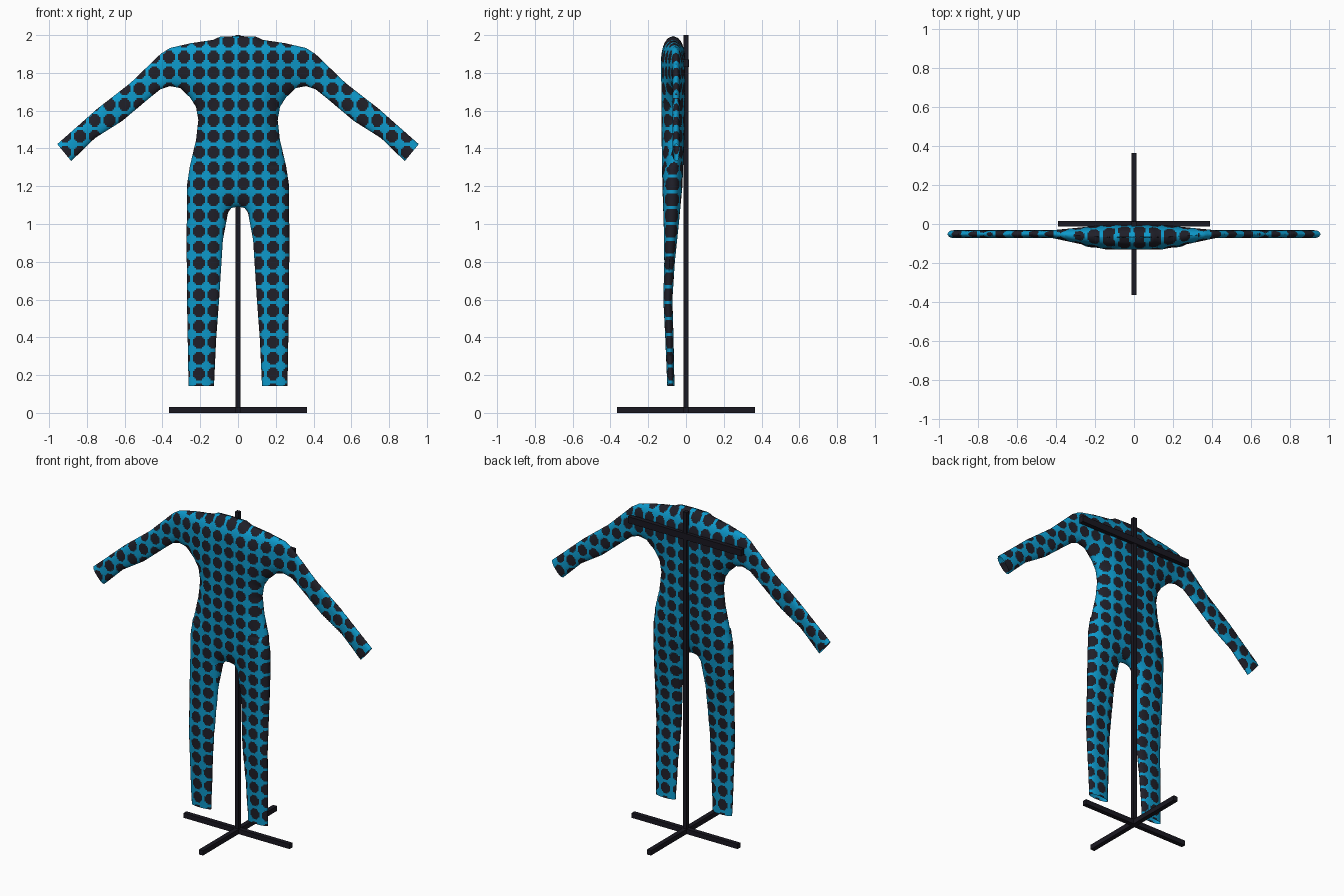
import bpy, bmesh, math
from mathutils import Vector

if "Cube" in bpy.data.objects:
    bpy.data.objects.remove(bpy.data.objects["Cube"])


def material(name, rgb):
    m = bpy.data.materials.new(name)
    m.diffuse_color = (*rgb, 1)
    m.use_nodes = True
    m.node_tree.nodes["Principled BSDF"].inputs["Base Color"].default_value = m.diffuse_color
    return m


BLUE = material("suit blue", (0.004, 0.32, 0.60))
DOT = material("dot charcoal", (0.014, 0.014, 0.022))
STAND = material("stand black", (0.010, 0.009, 0.015))

# Half outline of the suit (x, z): neck, shoulder, sleeve, waist, leg, crotch
HALF = [(0, 1.995), (.095, 1.992), (.13, 1.975), (.25, 1.957), (.36, 1.932), (.41, 1.90),
        (.57, 1.746), (.745, 1.61), (.835, 1.53), (.957, 1.423),
        (.883, 1.333), (.757, 1.455), (.614, 1.545), (.465, 1.67), (.41, 1.714),
        (.36, 1.73), (.307, 1.72), (.254, 1.67), (.222, 1.62), (.21, 1.55), (.222, 1.445),
        (.254, 1.31), (.27, 1.206), (.272, .9), (.27, .6), (.262, .143),
        (.127, .143), (.116, .386), (.10, .6), (.08, .915), (.053, 1.06), (.035, 1.085), (0, 1.092)]
OPEN = {9, 25}                                # cuff and ankle edges stay open
SEGS = [(HALF[i], HALF[i + 1]) for i in range(len(HALF) - 1) if i not in OPEN]

# By height: z, middle y, half depth, rounding width
BODY = [(.14, -.080, .019, .065), (.4, -.088, .022, .06), (.6, -.096, .024, .06),
        (.8, -.087, .028, .07), (1.0, -.078, .040, .08), (1.2, -.072, .053, .12),
        (1.45, -.069, .060, .14), (1.9, -.068, .064, .13), (2.0, -.068, .064, .12)]
ARM = (-.052, .020, .05)

PX, PZ = .0787, .0839                         # dot spacing
X0, Z0 = -.050, .206                          # one dot centre
N = 10                                        # cells per dot spacing


def border_distance(x, z):
    best = 9.0
    for (ax, az), (bx, bz) in SEGS:
        dx, dz = bx - ax, bz - az
        t = ((x - ax) * dx + (z - az) * dz) / (dx * dx + dz * dz)
        t = min(1, max(0, t))
        best = min(best, (x - ax - t * dx) ** 2 + (z - az - t * dz) ** 2)
    return math.sqrt(best)


def depth(x, z):
    """Middle y and half depth of the suit at a point of the outline."""
    x = abs(x)
    z = min(1.999, max(.141, z))
    for a, b in zip(BODY, BODY[1:]):
        if a[0] <= z <= b[0]:
            f = (z - a[0]) / (b[0] - a[0])
            mid, half, rim = (p + (q - p) * f for p, q in zip(a[1:], b[1:]))
            break
    if z > 1.3:                               # fade from chest to sleeve
        f = min(1, max(0, (x - .14) / .28))
        mid, half, rim = (p + (q - p) * f for p, q in zip((mid, half, rim), ARM))
    d = min(1, border_distance(x, z) / rim)
    return mid, half * math.sqrt(max(0, 1 - (1 - d) ** 2))


def in_dot(x, z):
    u = abs(((x - X0) / PX + .5) % 1 - .5) * PX
    v = abs(((z - Z0) / PZ + .5) % 1 - .5) * PZ
    return max(u, v) < .032 and u + v < .046


# Suit: flat outline, cut into a grid, then inflated front and back
bm = bmesh.new()
outline = HALF + [(-x, z) for x, z in reversed(HALF[1:-1])]
face = bm.faces.new([bm.verts.new((x, 0, z)) for x, z in outline])
bm.normal_update()
if face.normal.y > 0:
    face.normal_flip()


def slice_grid(axis, start, step, lo, hi):
    normal = Vector((0, 0, 0))
    normal[axis] = 1
    for k in range(math.ceil((lo - start) / step), int((hi - start) / step) + 1):
        geom = bm.verts[:] + bm.edges[:] + bm.faces[:]
        bmesh.ops.bisect_plane(bm, geom=geom, dist=1e-6,
                               plane_co=normal * (start + k * step), plane_no=normal)


slice_grid(0, X0, PX / N, -.955, .955)
slice_grid(2, Z0, PZ / N, .145, 1.99)
for f in bm.faces:
    f.smooth = True
    c = f.calc_center_median()
    f.material_index = int(in_dot(c.x, c.z))
front = bm.verts[:]
copy = bmesh.ops.duplicate(bm, geom=bm.verts[:] + bm.edges[:] + bm.faces[:])["geom"]
back = [g for g in copy if isinstance(g, bmesh.types.BMVert)]
bmesh.ops.reverse_faces(bm, faces=[g for g in copy if isinstance(g, bmesh.types.BMFace)])
for verts, side in ((front, -1), (back, 1)):
    for v in verts:
        mid, half = depth(v.co.x, v.co.z)
        v.co.y = mid + side * half
bmesh.ops.remove_doubles(bm, verts=bm.verts[:], dist=1e-4)
mesh = bpy.data.meshes.new("suit")
bm.to_mesh(mesh)
bm.free()
mesh.materials.append(BLUE)
mesh.materials.append(DOT)
bpy.context.collection.objects.link(bpy.data.objects.new("suit", mesh))


# Stand: pole, hanger bar and crossed feet
def box(name, size, loc):
    bpy.ops.mesh.primitive_cube_add(size=1, location=loc)
    ob = bpy.context.object
    ob.name = name
    ob.scale = size
    bpy.ops.object.transform_apply(location=False, rotation=False, scale=True)
    ob.data.materials.append(STAND)


box("pole", (.026, .026, 2.0), (0, 0, 1.0))
box("hanger_bar", (.78, .028, .04), (0, .002, 1.85))
box("foot_across", (.73, .028, .03), (0, 0, .015))
box("foot_along", (.028, .73, .03), (0, 0, .015))
